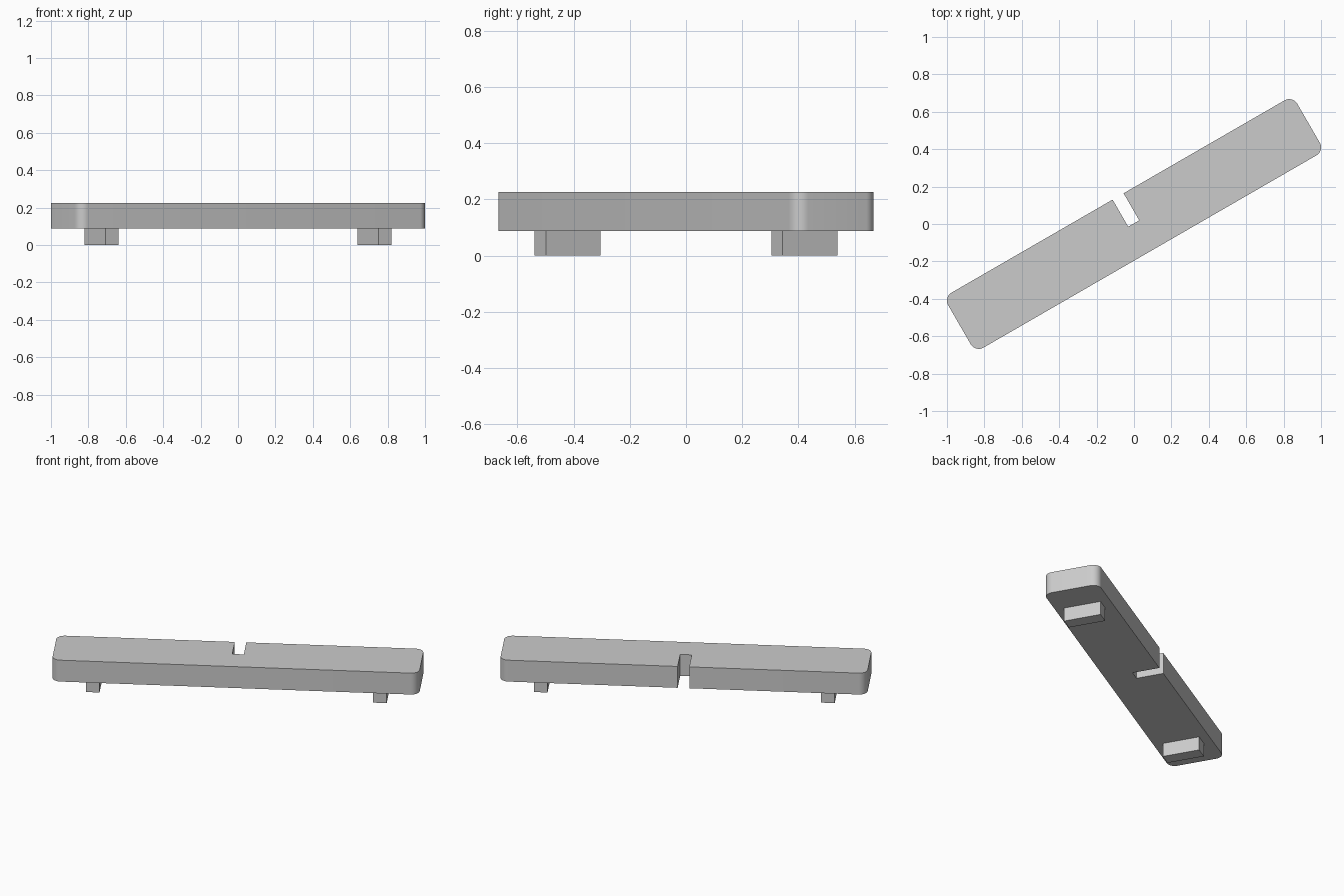
import bpy
import bmesh
from math import sin, cos, radians
from mathutils import Matrix

default = bpy.data.objects.get("Cube")
if default:
    bpy.data.objects.remove(default, do_unlink=True)

TURN = Matrix.Rotation(radians(30), 4, "Z")
HALF_LENGTH, HALF_WIDTH, RADIUS = 1.0775, 0.17, 0.05
UNDERSIDE, TOP = 0.088, 0.226
SLOT_HALF, SLOT_END = 0.034, 0.003

grey = bpy.data.materials.new("light grey")
grey.use_nodes = True
colour = (0.6, 0.6, 0.6, 1)
grey.diffuse_color = colour
grey.node_tree.nodes["Principled BSDF"].inputs["Base Color"].default_value = colour


def extruded(name, outline, bottom, top):
    """Prism from a flat outline, turned to the diagonal of the model."""
    bm = bmesh.new()
    face = bm.faces.new([bm.verts.new((x, y, bottom)) for x, y in outline])
    result = bmesh.ops.extrude_face_region(bm, geom=[face])
    verts = [v for v in result["geom"] if isinstance(v, bmesh.types.BMVert)]
    bmesh.ops.translate(bm, verts=verts, vec=(0, 0, top - bottom))
    bmesh.ops.recalc_face_normals(bm, faces=bm.faces)
    bm.transform(TURN)
    mesh = bpy.data.meshes.new(name)
    bm.to_mesh(mesh)
    bm.free()
    mesh.materials.append(grey)
    obj = bpy.data.objects.new(name, mesh)
    bpy.context.collection.objects.link(obj)
    return obj


def corner(sx, sy, start, steps=12):
    """Quarter-circle arc at one corner of the plate."""
    cx, cy = sx * (HALF_LENGTH - RADIUS), sy * (HALF_WIDTH - RADIUS)
    angles = [radians(start + 90 * i / steps) for i in range(steps + 1)]
    return [(cx + RADIUS * cos(a), cy + RADIUS * sin(a)) for a in angles]


# Rounded plate with a slot cut through the middle of its back edge
slot = [(SLOT_HALF, HALF_WIDTH), (SLOT_HALF, SLOT_END),
        (-SLOT_HALF, SLOT_END), (-SLOT_HALF, HALF_WIDTH)]
outline = (corner(1, 1, 0) + slot + corner(-1, 1, 90)
           + corner(-1, -1, 180) + corner(1, -1, 270))
plate = extruded("slotted_plate", outline, UNDERSIDE, TOP)
bpy.ops.object.select_all(action="DESELECT")
plate.select_set(True)
bpy.context.view_layer.objects.active = plate
bpy.ops.object.shade_smooth_by_angle(angle=radians(30))

# Block feet under both ends
for name, side in (("left_foot", 1), ("right_foot", -1)):
    block = [(side * 0.843 + 0.04 * sx, 0.113 * sy)
             for sx, sy in ((-1, -1), (1, -1), (1, 1), (-1, 1))]
    extruded(name, block, 0, UNDERSIDE)
